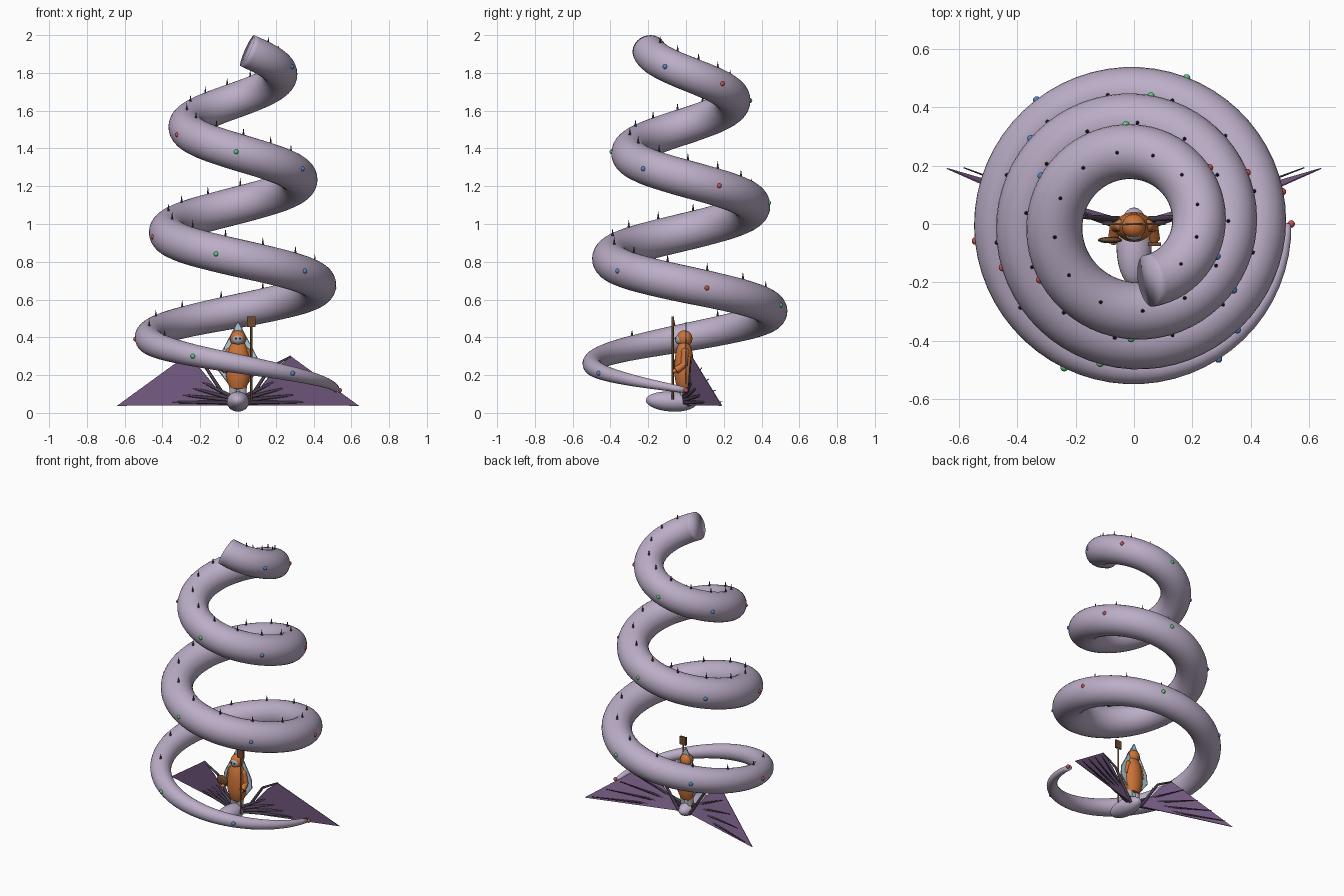
import bpy, bmesh, math
from mathutils import Vector, Matrix

if "Cube" in bpy.data.objects:
    bpy.data.objects.remove(bpy.data.objects["Cube"])

def material(name, c):
    m = bpy.data.materials.new(name)
    m.diffuse_color = (*c, 1)
    m.use_nodes = True
    m.node_tree.nodes["Principled BSDF"].inputs["Base Color"].default_value = m.diffuse_color
    return m

LAV = material("lavender", (0.50, 0.42, 0.57))
PURPLE = material("wing_purple", (0.22, 0.13, 0.28))
DARK = material("dark", (0.07, 0.05, 0.08))
ORANGE = material("orange", (0.60, 0.17, 0.04))
BROWN = material("brown", (0.16, 0.07, 0.03))
BLUE = material("pale_blue", (0.40, 0.62, 0.72))
GREY = material("grey", (0.4, 0.4, 0.42))
BEADS = [material("bead_red", (0.6, 0.08, 0.08)), material("bead_blue", (0.08, 0.25, 0.6)),
         material("bead_green", (0.1, 0.6, 0.2))]

def finish(name, bm, mat, smooth=45):
    bmesh.ops.recalc_face_normals(bm, faces=bm.faces)
    me = bpy.data.meshes.new(name)
    bm.to_mesh(me)
    bm.free()
    ob = bpy.data.objects.new(name, me)
    bpy.context.collection.objects.link(ob)
    me.materials.append(mat)
    if smooth:
        bpy.ops.object.select_all(action='DESELECT')
        ob.select_set(True)
        bpy.context.view_layer.objects.active = ob
        bpy.ops.object.shade_smooth_by_angle(angle=math.radians(smooth))
    return ob

def ball(name, c, r, mat, seg=20, tilt=0):
    bm = bmesh.new()
    r = (r, r, r) if isinstance(r, float) else r
    m = Matrix.Translation(c) @ Matrix.Rotation(tilt, 4, 'X') @ Matrix.Diagonal((*r, 1))
    bmesh.ops.create_uvsphere(bm, u_segments=seg, v_segments=seg // 2, radius=1, matrix=m)
    return finish(name, bm, mat)

def rod(name, a, b, r1, r2, mat, seg=8):
    a, b = Vector(a), Vector(b)
    d = b - a
    m = Matrix.Translation((a + b) / 2) @ d.to_track_quat('Z', 'Y').to_matrix().to_4x4()
    bm = bmesh.new()
    bmesh.ops.create_cone(bm, cap_ends=True, segments=seg, radius1=r1, radius2=r2, depth=d.length, matrix=m)
    return finish(name, bm, mat)

def box(name, c, size, mat):
    bm = bmesh.new()
    bmesh.ops.create_cube(bm, size=1, matrix=Matrix.Translation(c) @ Matrix.Diagonal((*size, 1)))
    return finish(name, bm, mat, 0)

def plate(name, pts, thick, mat):
    # flat polygon given thickness by a modifier
    bm = bmesh.new()
    bm.faces.new([bm.verts.new(p) for p in pts])
    ob = finish(name, bm, mat, 0)
    mod = ob.modifiers.new("thickness", 'SOLIDIFY')
    mod.thickness = thick
    mod.offset = 0
    return ob

# helical tail
TURNS = 3.21
TAPER = [(0, .016), (.1, .032), (.25, .051), (.5, .075), (.75, .09), (1, .098), (1.25, .1), (2.25, .098), (3.3, .089)]

def out_dir(t):
    a = -2 * math.pi * t
    return Vector((math.cos(a), math.sin(a), 0))

def centre(t):
    return out_dir(t) * (0.522 - 0.1 * t) + Vector((0, 0, 0.12 + 0.56 * t))

def thick(t):
    for (a, ra), (b, rb) in zip(TAPER, TAPER[1:]):
        if t <= b:
            return ra + (rb - ra) * (max(t, 0) - a) / (b - a)

bm = bmesh.new()
rings, STEPS, SIDES = [], 200, 28
for i in range(STEPS + 1):
    t = TURNS * i / STEPS
    tan = (centre(t + .001) - centre(t - .001)).normalized()
    u = (out_dir(t) - tan * out_dir(t).dot(tan)).normalized()
    w = tan.cross(u)
    angs = [2 * math.pi * k / SIDES for k in range(SIDES)]
    rings.append([bm.verts.new(centre(t) + (u * math.cos(a) + w * math.sin(a)) * thick(t)) for a in angs])
for p, q in zip(rings, rings[1:]):
    for k in range(SIDES):
        j = (k + 1) % SIDES
        bm.faces.new((p[k], p[j], q[j], q[k]))
bm.faces.new(rings[0])
bm.faces.new(rings[-1])
finish("spiral_tail", bm, LAV, 120)

# beads along the outside and spikes along the top
for i in range(20):
    t = i * 0.161
    ball("bead", centre(t) + out_dir(t) * thick(t) * 0.97, 0.013, BEADS[i % 3], 12)
for i in range(5, 40):
    t = i * 0.0798
    r = thick(t)
    p = centre(t) + Vector((0, 0, r * 0.95))
    rod("spike", p, p + Vector((0, 0, 0.012 + 0.36 * r)), 0.008, 0, DARK, 6)

# body
ball("body", (0, -0.078, 0.06), (0.06, 0.135, 0.053), LAV, 28, -0.06)

# wings with arm and finger bones
for s in (-1, 1):
    root = Vector((s * .04, .015, .04))
    elbow = Vector((s * .17, .025, .24))
    apex = Vector((s * .28, .03, .30))
    tip = Vector((s * .64, .19, .038))
    plate("wing", [root, tip, apex, Vector((s * .20, .025, .235))], 0.004, PURPLE)
    rod("wing_arm", root, elbow, .011, .008, DARK)
    rod("wing_forearm", elbow, apex, .008, .005, DARK)
    for k in range(4):
        start = Vector((s * .03, -.015, .055 + .01 * (3 - k)))
        end = start.lerp(apex.lerp(tip, 0.2 + k * 0.24), 0.95) + Vector((0, .025, 0))
        rod("wing_finger", start, end, .011, .002, DARK)

# rider: robe as a turned profile
PROFILE = [(.13, .042), (.16, .056), (.20, .064), (.26, .064), (.31, .058), (.345, .048), (.37, .034)]
bm = bmesh.new()
prev = None
for z, r in PROFILE:
    ring = [bm.verts.new((r * math.cos(k * math.pi / 12), -.01 + .8 * r * math.sin(k * math.pi / 12), z))
            for k in range(24)]
    if prev:
        for k in range(24):
            j = (k + 1) % 24
            bm.faces.new((prev[k], prev[j], ring[j], ring[k]))
    else:
        bm.faces.new(ring)
    prev = ring
bm.faces.new(prev)
finish("robe", bm, ORANGE)
ball("hood", (0, -.008, .393), (.042, .042, .044), ORANGE)
ball("face", (0, -.032, .388), (.031, .026, .027), GREY)
for s in (-1, 1):
    ball("eye", (s * .011, -.056, .394), 0.005, DARK, 8)
    rod("leg", (s * .025, -.01, .09), (s * .025, -.01, .15), .02, .022, GREY, 12)
    ball("shoulder", (s * .046, -.005, .322), 0.022, ORANGE, 14)
    rod("upper_arm", (s * .048, -.005, .322), (s * .066, -.01, .25), .02, .018, ORANGE, 12)
    rod("sleeve", (s * .066, -.01, .255), (s * .07, -.052, .225), .017, .019, ORANGE, 12)
    ball("hand", (s * .07, -.06, .222), 0.013, ORANGE, 10)

# pale kite-shaped panel around the rider, with rim
kite = [(0, .48), (.10, .29), (.105, .23), (0, .09), (-.105, .23), (-.10, .29)]
plate("back_panel", [(x, 0, z) for x, z in kite], 0.006, BLUE)
for (x1, z1), (x2, z2) in zip(kite, kite[1:] + kite[:1]):
    rod("panel_rim", (x1, 0, z1), (x2, 0, z2), .004, .004, GREY, 6)

# staff and hand tool
rod("staff", (.07, -.07, .07), (.07, -.07, .46), .006, .006, BROWN, 10)
box("staff_head", (.07, -.07, .482), (.045, .012, .055), BROWN)
ball("hand_disc", (-.082, -.055, .255), (.042, .011, .035), BROWN, 16)
